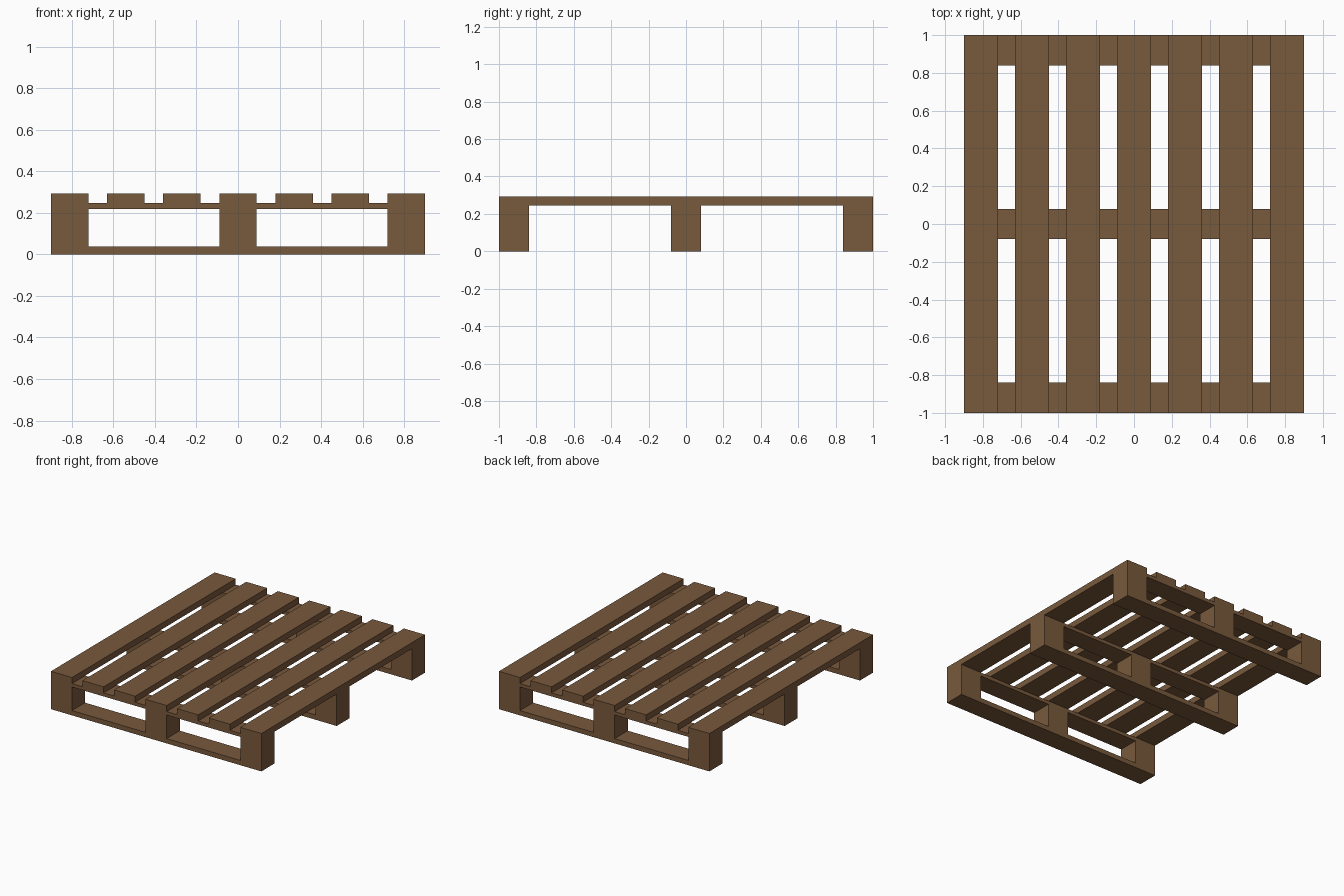
import bpy

if "Cube" in bpy.data.objects:
    bpy.data.objects.remove(bpy.data.objects["Cube"])

wood = bpy.data.materials.new("wood")
wood.diffuse_color = (0.19, 0.10, 0.045, 1)
wood.use_nodes = True
wood.node_tree.nodes["Principled BSDF"].inputs["Base Color"].default_value = wood.diffuse_color

# Heights of the layers
BOTTOM_TOP, BLOCK_TOP, STRINGER_TOP, DECK_TOP = 0.037, 0.219, 0.246, 0.293
BOARD_W, RUNNER_W = 0.18, 0.16


def box(name, x, y, z0, z1, sx, sy):
    """Axis-aligned board centred on x, y and spanning z0 to z1."""
    bpy.ops.mesh.primitive_cube_add(size=1, location=(x, y, (z0 + z1) / 2))
    ob = bpy.context.object
    ob.name = name
    ob.scale = (sx, sy, z1 - z0)
    bpy.ops.object.transform_apply(location=False, rotation=False, scale=True)
    ob.data.materials.append(wood)
    return ob


# Three runners: bottom board, three spacer blocks, stringer board
for row, y in (("front", -0.92), ("middle", 0), ("back", 0.92)):
    box(f"{row}_bottom_board", 0, y, 0, BOTTOM_TOP, 1.8, RUNNER_W)
    box(f"{row}_stringer_board", 0, y, BLOCK_TOP, STRINGER_TOP, 1.8, RUNNER_W)
    for side, x in (("left", -0.81), ("centre", 0), ("right", 0.81)):
        box(f"{row}_{side}_block", x, y, BOTTOM_TOP, BLOCK_TOP, BOARD_W, RUNNER_W)

# Seven deck slats running front to back
for i in range(7):
    box(f"deck_slat_{i + 1}", (i - 3) * 0.27, 0, STRINGER_TOP, DECK_TOP, BOARD_W, 2)
